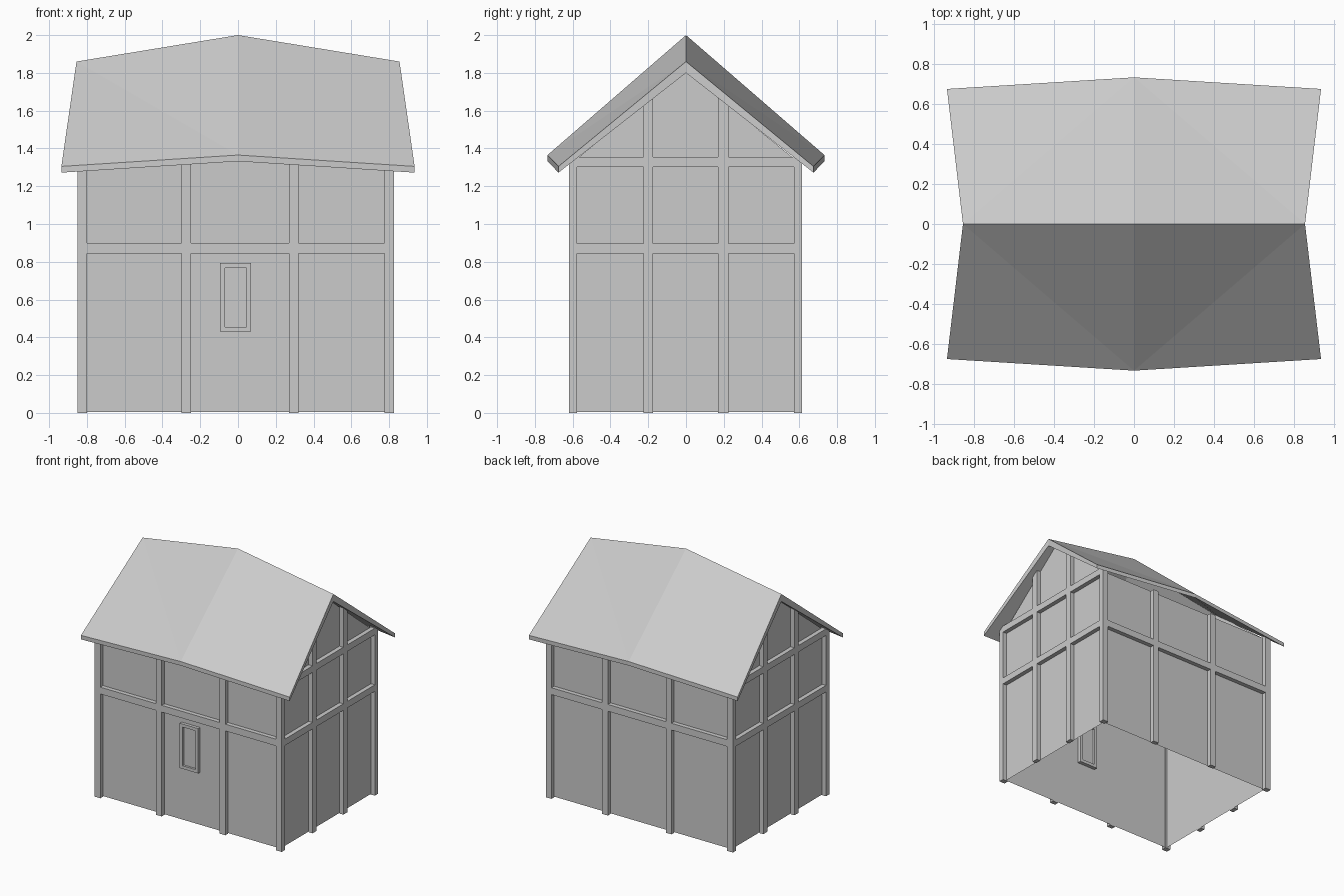
import bpy, bmesh

if "Cube" in bpy.data.objects:
    bpy.data.objects.remove(bpy.data.objects["Cube"])


def mesh_object(name, verts, faces):
    mesh = bpy.data.meshes.new(name)
    mesh.from_pydata(verts, [], faces)
    bm = bmesh.new()
    bm.from_mesh(mesh)
    bmesh.ops.recalc_face_normals(bm, faces=bm.faces)
    bm.to_mesh(mesh)
    bm.free()
    obj = bpy.data.objects.new(name, mesh)
    bpy.context.collection.objects.link(obj)
    return obj


BOX = [(0, 2, 3, 1), (4, 5, 7, 6), (0, 1, 5, 4), (2, 6, 7, 3), (0, 4, 6, 2), (1, 3, 7, 5)]


def box(name, xs, ys, zs, top=None):
    # top(y) optionally slopes the upper end of the box
    verts = [(x, y, top(y) if top and k else zs[k])
             for x in xs for y in ys for k in (0, 1)]
    return mesh_object(name, verts, BOX)


X0, X1, Y0, Y1 = -0.85, 0.825, -0.62, 0.615
D = 0.035                      # how far timbers stand out from the wall
EAVE = 1.34


def under(y):
    return 1.81 - 0.778 * abs(y)


# Thin wall shell, open at the bottom, with pointed gables
ring = []
for x in (X0 + D, X1 - D):
    ring += [(x, Y0 + D, 0.005), (x, Y0 + D, EAVE), (x, 0, under(0)),
             (x, Y1 - D, EAVE), (x, Y1 - D, 0.005)]
mesh_object("walls", ring, [(0, 1, 2, 3, 4), (5, 6, 7, 8, 9), (0, 1, 6, 5), (3, 4, 9, 8)])

# Corner posts
for xs in ((X0, X0 + 0.05), (X1 - 0.05, X1)):
    for ys in ((Y0, Y0 + 0.042), (Y1 - 0.042, Y1)):
        box("corner_post", xs, ys, (0, 0), under)

# Long-side posts and rails
for side, ys in (("front", (Y0, Y0 + D)), ("back", (Y1 - D, Y1))):
    for x in (-0.30, 0.27):
        box(side + "_post", (x, x + 0.05), ys, (0, EAVE))
    for xs in ((-0.80, -0.30), (-0.25, 0.27), (0.32, 0.775)):
        box(side + "_rail", xs, ys, (0.845, 0.90))

# Gable-side posts and rails
for side, xs in (("left", (X0, X0 + D)), ("right", (X1 - D, X1))):
    for ys in ((-0.225, -0.175), (0.17, 0.225)):
        box(side + "_post", xs, ys, (0, 0), under)
    for ys in ((-0.578, -0.225), (-0.175, 0.17), (0.225, 0.573)):
        for z in (0.845, 1.303):
            box(side + "_rail", xs, ys, (z, z + 0.053))

# Roof: peaked in the middle, three cross-sections along x
verts, faces = [], []
for s in (-1, 0, 1):
    ridge, eave, y = (1.86, 1.305, 0.675) if s else (2.0, 1.365, 0.733)
    drop = 0.06
    verts += [(s * 0.935, -y, eave), (s * 0.855, 0, ridge), (s * 0.935, y, eave),
              (s * 0.935, y, eave - 0.033), (s * 0.855, 0, ridge - drop),
              (s * 0.935, -y, eave - 0.033)]
for end in (0, 12):
    for e, r in ((0, 1), (2, 1), (3, 4), (5, 4)):     # slopes, creased to the eave middle
        faces += [(end + r, end + e, 6 + e), (end + r, 6 + e, 6 + r)]
    for a, b in ((0, 5), (2, 3)):                     # eave edges
        faces.append((end + a, end + b, 6 + b, 6 + a))
    faces += [(end, end + 1, end + 4, end + 5), (end + 1, end + 2, end + 3, end + 4)]
mesh_object("roof", verts, faces)

# Window: raised frame around a recessed pane
wy = (Y0 + 0.01, Y0 + D + 0.03)
for xs in ((-0.095, -0.07), (0.045, 0.07)):
    box("window_side", xs, wy, (0.43, 0.793))
for zs in ((0.43, 0.455), (0.768, 0.793)):
    box("window_bar", (-0.07, 0.045), wy, zs)
box("window_pane", (-0.07, 0.045), (Y0 + D - 0.008, Y0 + D + 0.01), (0.455, 0.768))
